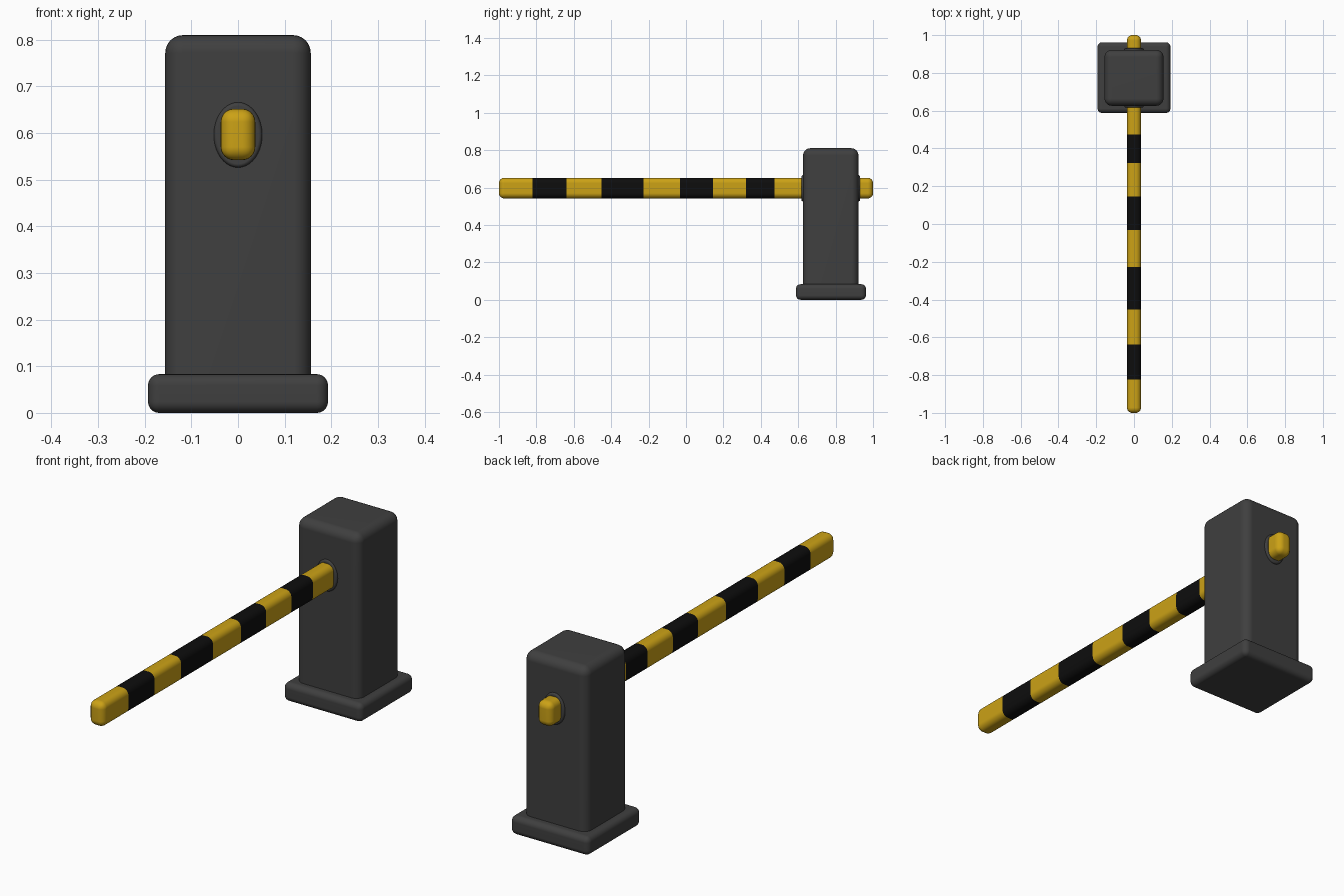
import bpy
import bmesh
import math
from mathutils import Matrix, Vector

default = bpy.data.objects.get("Cube")
if default:
    bpy.data.objects.remove(default, do_unlink=True)


def make_material(name, colour):
    mat = bpy.data.materials.new(name)
    mat.use_nodes = True
    mat.diffuse_color = (*colour, 1)
    bsdf = next(n for n in mat.node_tree.nodes if n.type == "BSDF_PRINCIPLED")
    bsdf.inputs["Base Color"].default_value = (*colour, 1)
    bsdf.inputs["Roughness"].default_value = 0.6
    return mat


GREY = make_material("dark grey", (0.05, 0.05, 0.05))
YELLOW = make_material("warning yellow", (0.6, 0.36, 0.008))
BLACK = make_material("stripe black", (0.004, 0.004, 0.004))


def finish(name, bm, mats):
    mesh = bpy.data.meshes.new(name)
    bm.to_mesh(mesh)
    bm.free()
    for mat in mats:
        mesh.materials.append(mat)
    obj = bpy.data.objects.new(name, mesh)
    bpy.context.collection.objects.link(obj)
    bpy.ops.object.select_all(action="DESELECT")
    obj.select_set(True)
    bpy.context.view_layer.objects.active = obj
    bpy.ops.object.shade_smooth_by_angle(angle=math.radians(40))
    # Keep the broad faces flat while the rounded edges stay smooth
    obj.modifiers.new("flat_faces", "WEIGHTED_NORMAL").keep_sharp = True
    return obj


def rounded_box(low, high, radius):
    low, high = Vector(low), Vector(high)
    bm = bmesh.new()
    bmesh.ops.create_cube(
        bm, size=1,
        matrix=Matrix.Translation((low + high) / 2) @ Matrix.Diagonal((*(high - low), 1)))
    bmesh.ops.bevel(bm, geom=bm.edges[:], offset=radius, segments=6,
                    profile=0.5, affect="EDGES", clamp_overlap=True)
    return bm


# Housing: foot plate and upright post
finish("base_plate", rounded_box((-0.193, 0.588, 0), (0.193, 0.962, 0.083), 0.024), [GREY])
finish("post", rounded_box((-0.156, 0.626, 0.03), (0.156, 0.922, 0.81), 0.038), [GREY])

# Oval collars where the arm passes through the post
for name, y in (("front_collar", 0.629), ("back_collar", 0.919)):
    bm = bmesh.new()
    bmesh.ops.create_cone(
        bm, cap_ends=True, segments=40, radius1=1, radius2=1, depth=0.024,
        matrix=Matrix.Translation((0, y, 0.596))
        @ Matrix.Diagonal((0.052, 1, 0.07, 1)) @ Matrix.Rotation(math.pi / 2, 4, "X"))
    rims = [e for e in bm.edges if abs(e.verts[0].co.y - e.verts[1].co.y) < 0.001]
    bmesh.ops.bevel(bm, geom=rims, offset=0.008, segments=3, profile=0.5, affect="EDGES")
    finish(name, bm, [GREY])

# Barrier arm, cut crosswise so the stripes are its own faces
STRIPES = [(-0.822, -0.638), (-0.452, -0.228), (-0.032, 0.145), (0.322, 0.474)]
arm = rounded_box((-0.037, -1, 0.542), (0.037, 1, 0.652), 0.028)
for stripe in STRIPES:
    for y in stripe:
        bmesh.ops.bisect_plane(arm, geom=arm.verts[:] + arm.edges[:] + arm.faces[:],
                               plane_co=(0, y, 0), plane_no=(0, 1, 0))
for face in arm.faces:
    y = face.calc_center_median().y
    face.material_index = int(any(a < y < b for a, b in STRIPES))
finish("barrier_arm", arm, [YELLOW, BLACK])
